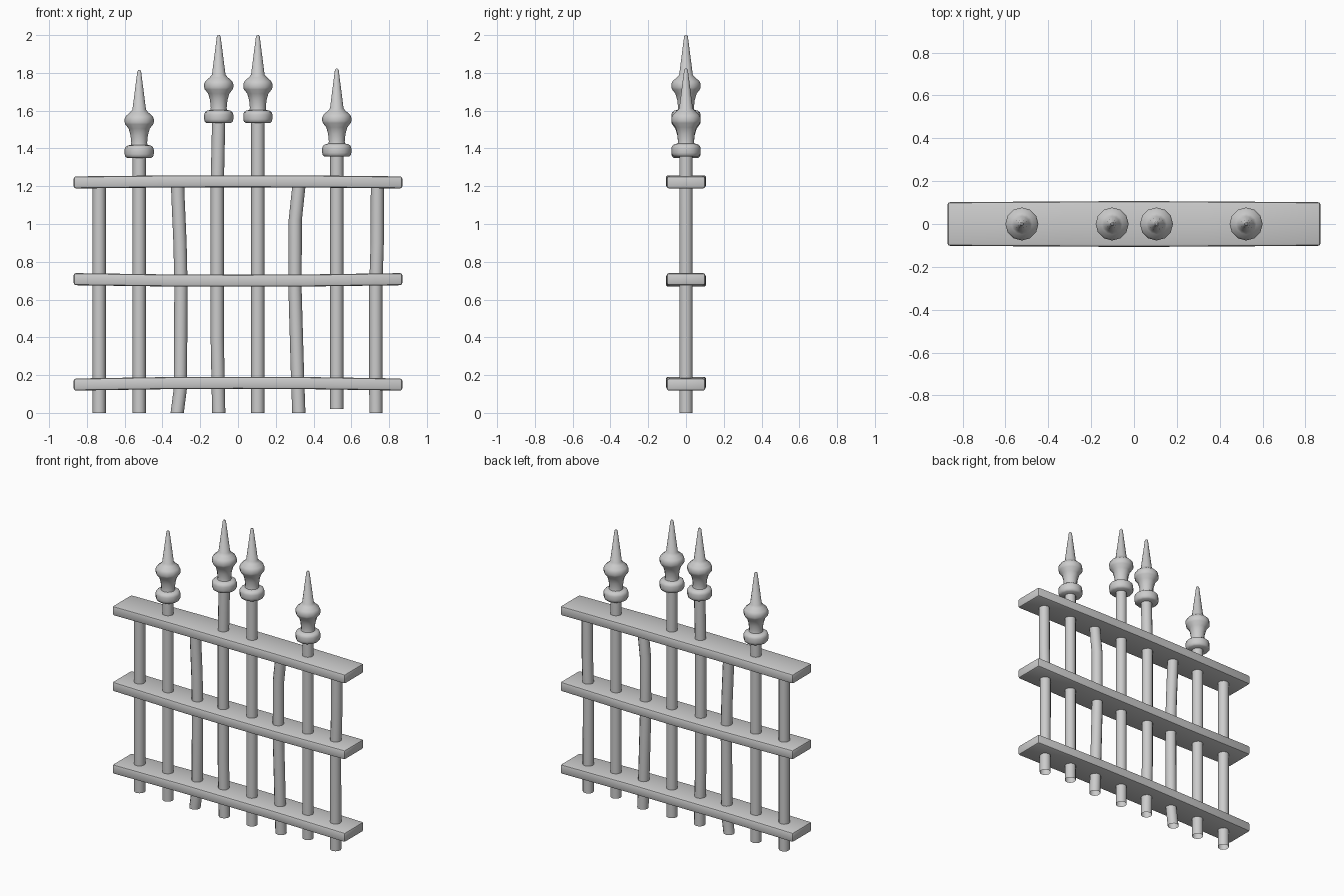
import bpy, bmesh, math
from mathutils import Vector

if "Cube" in bpy.data.objects:
    bpy.data.objects.remove(bpy.data.objects["Cube"], do_unlink=True)

COLOUR = (0.6, 0.6, 0.6, 1)
iron = bpy.data.materials.new("grey_iron")
iron.use_nodes = True
iron.diffuse_color = COLOUR
iron.node_tree.nodes["Principled BSDF"].inputs["Base Color"].default_value = COLOUR

SIDES = 12
BAR_RADIUS = 0.035


def finish(bm, name, angle):
    bmesh.ops.recalc_face_normals(bm, faces=bm.faces)
    mesh = bpy.data.meshes.new(name)
    bm.to_mesh(mesh)
    bm.free()
    mesh.materials.append(iron)
    obj = bpy.data.objects.new(name, mesh)
    bpy.context.collection.objects.link(obj)
    bpy.ops.object.select_all(action='DESELECT')
    obj.select_set(True)
    bpy.context.view_layer.objects.active = obj
    bpy.ops.object.shade_smooth_by_angle(angle=math.radians(angle))
    return obj


def tube(name, rings, cap_top=False, cap_bottom=False):
    """Skin round rings given as (x, z, radius)."""
    bm = bmesh.new()
    loops = []
    for x, z, r in rings:
        loops.append([bm.verts.new((x + r * math.cos(a), r * math.sin(a), z))
                      for a in (math.tau * i / SIDES for i in range(SIDES))])
    for low, high in zip(loops, loops[1:]):
        for i in range(SIDES):
            j = (i + 1) % SIDES
            bm.faces.new((low[i], low[j], high[j], high[i]))
    if cap_top:
        bm.faces.new(loops[-1])
    if cap_bottom:
        bm.faces.new(loops[0][::-1])
    return finish(bm, name, 50)


# Upright bars, open at the foot: (x, z) along each centre line
bars = {
    "outer_bar_right": [(-0.735, 0), (-0.735, 1.22)],
    "short_spear_bar_right": [(-0.523, 0), (-0.523, 1.38)],
    "bent_bar_right": [(-0.322, 0), (-0.305, 0.13), (-0.302, 0.68),
                       (-0.307, 0.9), (-0.318, 1.15), (-0.32, 1.22)],
    "tall_spear_bar_right": [(-0.102, 0), (-0.11, 0.4), (-0.11, 1.2), (-0.102, 1.56)],
    "tall_spear_bar_left": [(0.105, 0), (0.105, 1.56)],
    "bent_bar_left": [(0.322, 0), (0.315, 0.2), (0.302, 0.65),
                      (0.303, 1.02), (0.32, 1.18), (0.325, 1.22)],
    "short_spear_bar_left": [(0.523, 0.02), (0.523, 1.38)],
    "outer_bar_left": [(0.73, 0), (0.729, 0.65), (0.737, 0.9), (0.738, 1.22)],
}
for name, path in bars.items():
    tube(name, [(x, z, BAR_RADIUS) for x, z in path], cap_top=True)

# Turned spear heads: (radius, height) above the collar foot
profile = [(0.065, 0), (0.074, 0.008), (0.077, 0.02), (0.077, 0.045), (0.073, 0.057),
           (0.062, 0.065), (0.044, 0.069), (0.042, 0.08), (0.046, 0.12), (0.056, 0.155),
           (0.074, 0.178), (0.077, 0.188), (0.077, 0.207), (0.07, 0.222),
           (0.048, 0.241), (0.036, 0.255), (0.01, 0.458), (0.005, 0.465)]
for name, x, foot in (("tall_spear_right", -0.102, 1.535), ("tall_spear_left", 0.105, 1.535),
                      ("short_spear_right", -0.523, 1.35), ("short_spear_left", 0.523, 1.357)):
    tube(name, [(x, foot + h, r) for r, h in profile], cap_top=True, cap_bottom=True)


# Flat rails with softened edges and a slight sag or rise at mid span
def rail(name, z, bow):
    bm = bmesh.new()
    bmesh.ops.create_cube(bm, size=1)
    for v in bm.verts:
        v.co = Vector((v.co.x * 1.74, v.co.y * 0.204, v.co.z * 0.064))
    bmesh.ops.bevel(bm, geom=bm.edges[:], offset=0.012, segments=2,
                    profile=0.5, affect='EDGES')
    for x in (-0.35, 0, 0.35):
        bmesh.ops.bisect_plane(bm, geom=bm.verts[:] + bm.edges[:] + bm.faces[:],
                               plane_co=(x, 0, 0), plane_no=(1, 0, 0))
    for v in bm.verts:
        k = max(0, 1 - abs(v.co.x) / 0.87)
        v.co.z += z + bow * min(1, k * 1.5)
        v.co.y *= 1 + 0.05 * k
    finish(bm, name, 40)


rail("bottom_rail", 0.15, 0.009)
rail("middle_rail", 0.708, -0.008)
rail("top_rail", 1.22, 0.006)
